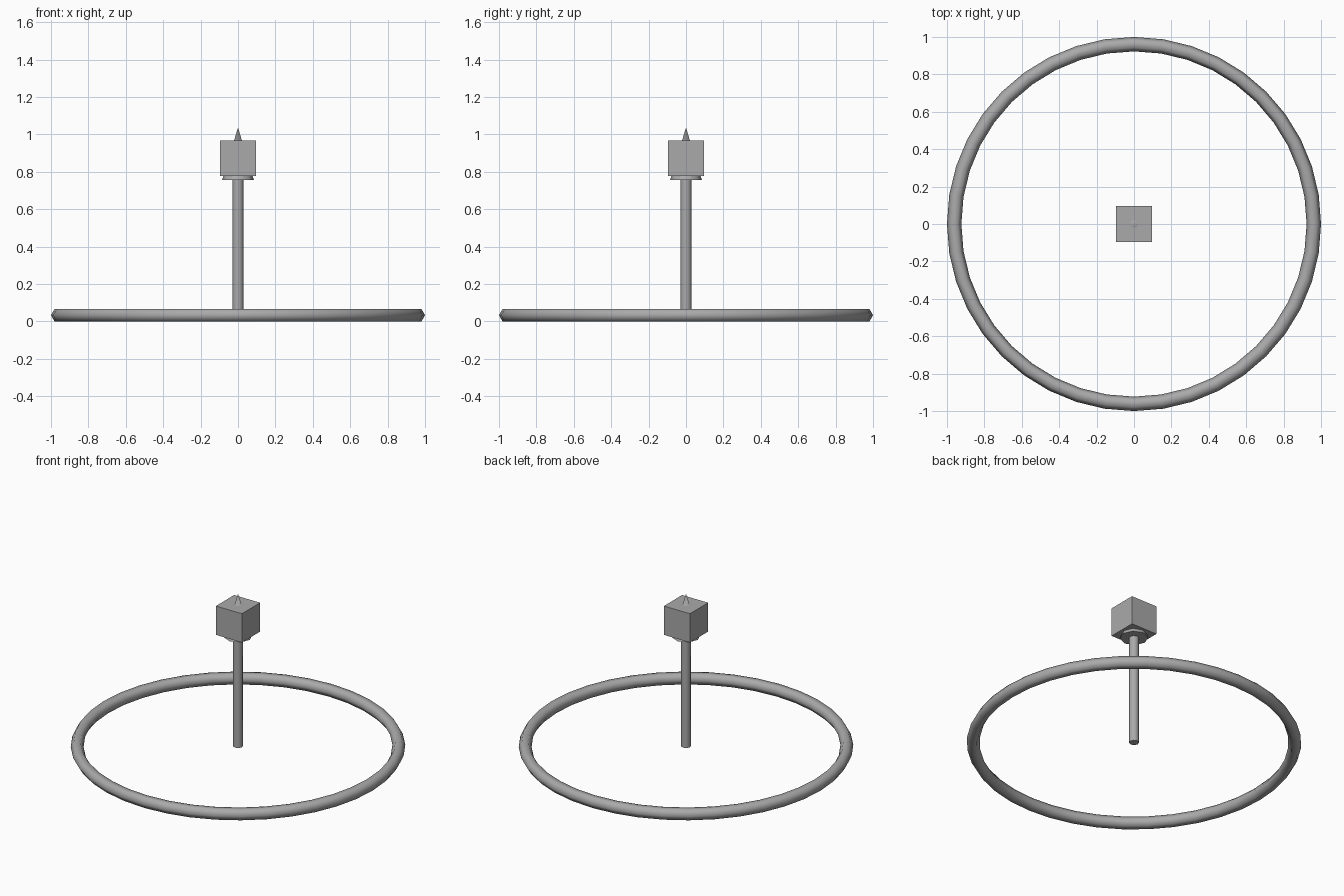
import bpy
import math

default = bpy.data.objects.get("Cube")
if default:
    bpy.data.objects.remove(default, do_unlink=True)

# Single neutral grey
grey = bpy.data.materials.new("neutral_grey")
grey.use_nodes = True
colour = (0.4, 0.4, 0.4, 1.0)
grey.diffuse_color = colour
grey.node_tree.nodes["Principled BSDF"].inputs["Base Color"].default_value = colour


def finish(name):
    """Name the active part, colour it and smooth its round sides."""
    part = bpy.context.object
    part.name = name
    part.data.materials.append(grey)
    bpy.ops.object.shade_smooth_by_angle(angle=math.radians(65))


tube = 0.0385
mid = tube * math.sin(math.radians(60))   # half height of the six-sided tube
collar = 0.755
tip = 1.037

# Ground ring with a hexagonal section
bpy.ops.mesh.primitive_torus_add(major_radius=1 - tube, minor_radius=tube,
                                 major_segments=40, minor_segments=6,
                                 location=(0, 0, mid))
finish("base_ring")

# Upright shaft, starting at the centre of the ring
bpy.ops.mesh.primitive_cylinder_add(vertices=8, radius=0.03, depth=collar - mid,
                                    location=(0, 0, (collar + mid) / 2))
finish("shaft")

# Pointed head running up through the block
bpy.ops.mesh.primitive_cone_add(vertices=8, radius1=0.085, radius2=0,
                                depth=tip - collar,
                                location=(0, 0, (collar + tip) / 2))
finish("arrow_head")

# Block around the head
bpy.ops.mesh.primitive_cube_add(size=0.19, location=(0, 0, 0.872))
finish("block")
